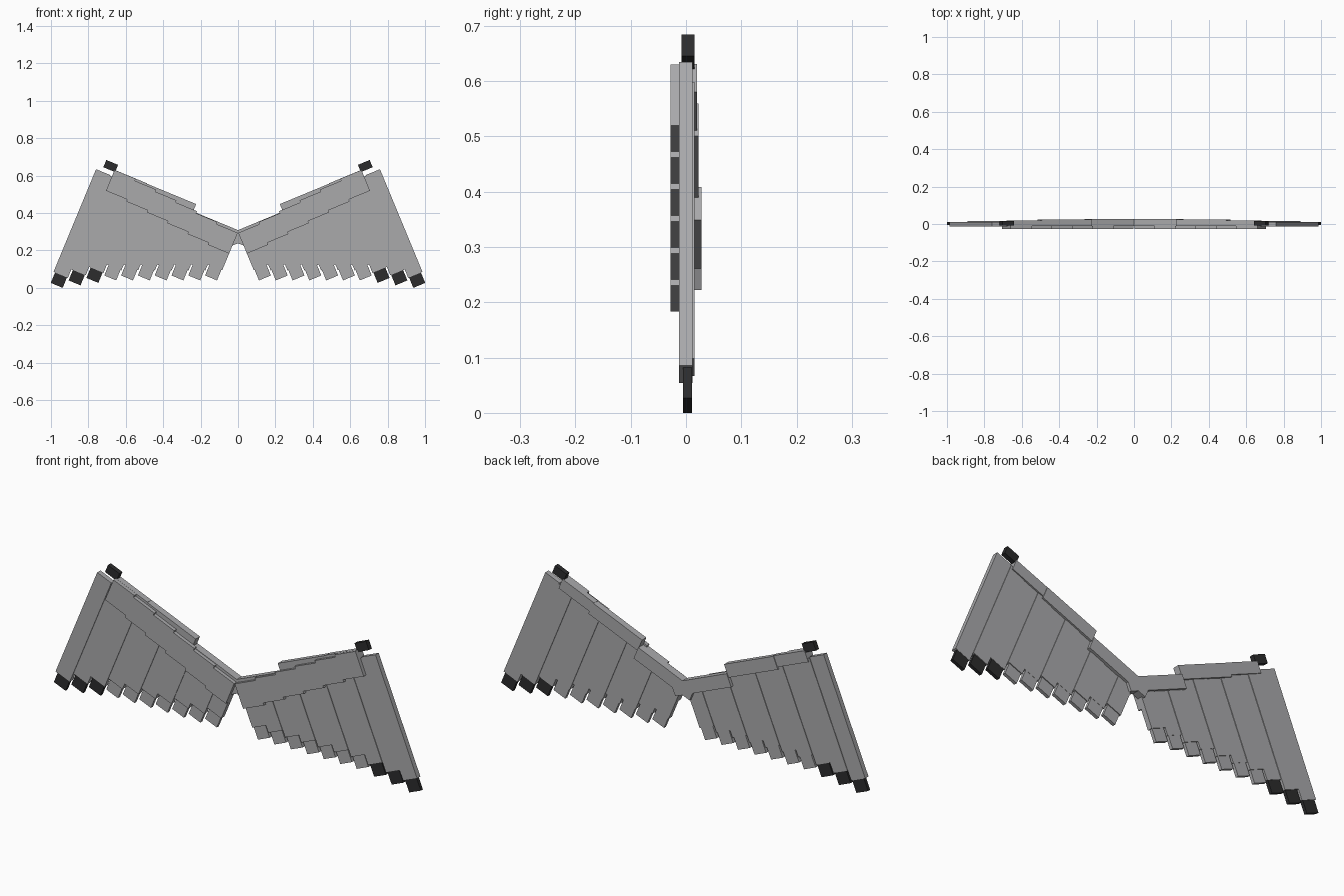
import bpy, bmesh, math
from mathutils import Vector

if "Cube" in bpy.data.objects:
    bpy.data.objects.remove(bpy.data.objects["Cube"])

ANGLE = math.radians(22.5)   # tilt of each wing
ROOT_Z = 0.298               # height where the wings meet
FEATHERS, STEP = 10, 0.083


def material(name, r, g, b):
    m = bpy.data.materials.new(name)
    m.diffuse_color = (r, g, b, 1)
    m.use_nodes = True
    m.node_tree.nodes["Principled BSDF"].inputs["Base Color"].default_value = m.diffuse_color
    return m


GREY = material("light_grey", 0.40, 0.40, 0.41)
BLACK = material("charcoal", 0.025, 0.025, 0.026)


def block(name, u, v, y, mat):
    """Box along (u) and across (v) the tilted wing, made for both sides."""
    c, s = math.cos(ANGLE), math.sin(ANGLE)
    for side, sign in (("right", 1), ("left", -1)):
        bm = bmesh.new()
        bmesh.ops.create_cube(bm, size=1)
        for p in bm.verts:
            a = u[0] if p.co.x < 0 else u[1]
            b = v[0] if p.co.z < 0 else v[1]
            d = y[0] if p.co.y < 0 else y[1]
            p.co = Vector((sign * (a * c - b * s), d, ROOT_Z + a * s + b * c))
        bmesh.ops.recalc_face_normals(bm, faces=bm.faces)
        me = bpy.data.meshes.new(f"{name}_{side}")
        bm.to_mesh(me)
        bm.free()
        me.materials.append(mat)
        bpy.context.collection.objects.link(bpy.data.objects.new(me.name, me))


# Long feathers, alternately set forward and back, each with a narrower tip
for i in range(FEATHERS):
    u0 = i * STEP
    tip_z = 0.04 - 0.0133 * max(0, i - 6)
    tip_v = (tip_z - ROOT_Z - math.sin(ANGLE) * (u0 + 0.005)) / math.cos(ANGLE)
    y = (-0.013, 0.012) if i % 2 else (-0.010, 0.015)
    block(f"feather_{i}", (u0, u0 + STEP), (tip_v + 0.06, -0.02 + 0.0045 * i), y, GREY)
    block(f"feather_tip_{i}", (u0 + 0.005, u0 + 0.074), (tip_v, tip_v + 0.065),
          (-0.005, 0.011), BLACK if i >= 7 else GREY)

# Front covering feathers, rising in six small steps
for i in range(6):
    v0 = -0.124 + 0.0117 * i
    block(f"front_covert_{i}", (i * 0.1228, (i + 1) * 0.1228), (v0, v0 + 0.12),
          (-0.028, -0.0095), GREY)

# Leading edge spars on the back, thinning outward
block("inner_spar", (-0.065, 0.265), (-0.055, 0.010), (-0.010, 0.028), GREY)
block("middle_spar", (0.264, 0.555), (-0.011, 0.053), (-0.010, 0.023), GREY)
block("outer_spar", (0.550, 0.737), (0.0, 0.055), (-0.010, 0.020), GREY)

# Dark claw at the wing bend
block("wing_claw", (0.730, 0.798), (0.045, 0.087), (-0.008, 0.015), BLACK)
